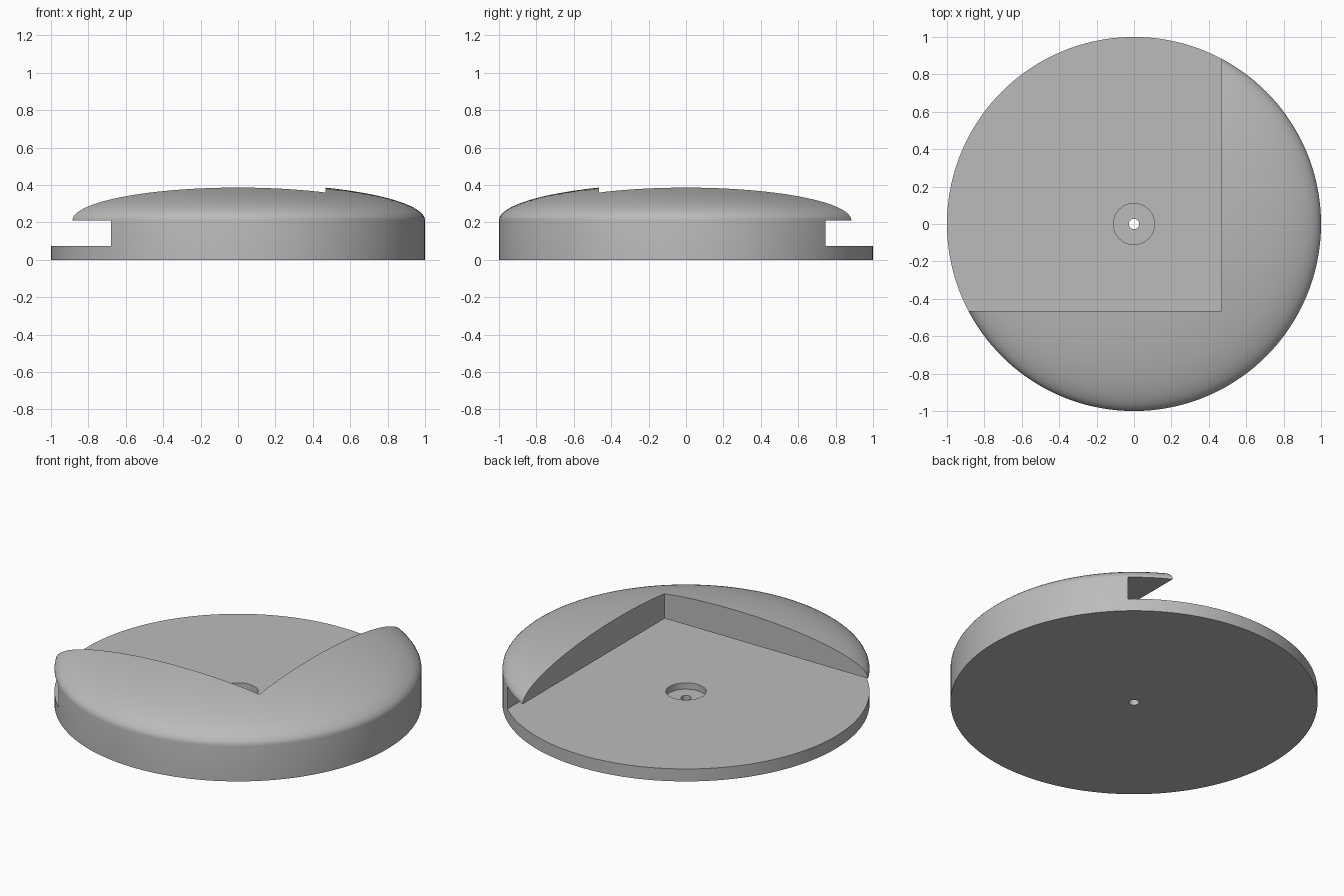
import bpy, bmesh
from math import sin, cos, pi

old = bpy.data.objects.get("Cube")
if old:
    bpy.data.objects.remove(old)

PLATE_TOP, RIM_TOP, DOME_RISE = 0.075, 0.211, 0.198
HOLE_R, RECESS_R, RECESS_Z = 0.028, 0.11, 0.037
SEGMENTS, DOME_STEPS = 144, 28

grey = bpy.data.materials.new("plain grey")
grey.use_nodes = True
colour = (0.5, 0.5, 0.5, 1)
grey.diffuse_color = colour
grey.node_tree.nodes["Principled BSDF"].inputs["Base Color"].default_value = colour


def add_object(name, bm):
    bmesh.ops.recalc_face_normals(bm, faces=bm.faces)
    mesh = bpy.data.meshes.new(name)
    bm.to_mesh(mesh)
    bm.free()
    mesh.materials.append(grey)
    obj = bpy.data.objects.new(name, mesh)
    bpy.context.collection.objects.link(obj)
    return obj


def lathe(name, profile):
    """Revolve a closed (radius, height) profile about z."""
    bm = bmesh.new()
    rings = []
    for i in range(SEGMENTS):
        a = 2 * pi * i / SEGMENTS
        rings.append([bm.verts.new((r * cos(a), r * sin(a), z)) for r, z in profile])
    for i, ring in enumerate(rings):
        following = rings[(i + 1) % SEGMENTS]
        for j in range(len(profile)):
            k = (j + 1) % len(profile)
            bm.faces.new((ring[j], following[j], following[k], ring[k]))
    return add_object(name, bm)


def cut_box(target, low, high):
    """Subtract an axis-aligned box from the target."""
    bm = bmesh.new()
    bmesh.ops.create_cube(bm, size=1)
    for v in bm.verts:
        v.co = [high[i] if v.co[i] > 0 else low[i] for i in range(3)]
    cutter = add_object("cutter", bm)
    cutter.hide_render = True
    mod = target.modifiers.new("cut", 'BOOLEAN')
    mod.operation, mod.solver, mod.object = 'DIFFERENCE', 'EXACT', cutter
    bpy.ops.object.modifier_apply(modifier=mod.name)
    bpy.data.objects.remove(cutter)


# Domed disc with a counterbored centre hole
dome = []
for i in range(DOME_STEPS + 1):
    t = pi / 2 * i / DOME_STEPS
    if cos(t) > RECESS_R + 0.02:
        dome.append((cos(t), RIM_TOP + DOME_RISE * sin(t)))
crown = RIM_TOP + DOME_RISE * (1 - RECESS_R ** 2) ** 0.5
profile = [(HOLE_R, 0), (1, 0)] + dome
profile += [(RECESS_R, crown), (RECESS_R, RECESS_Z), (HOLE_R, RECESS_Z)]
body = lathe("domed_disc", profile)

bpy.ops.object.select_all(action='DESELECT')
body.select_set(True)
bpy.context.view_layer.objects.active = body

# Open corner above the plate, then the deeper slot beneath the dome
cut_box(body, (-2, -0.465, PLATE_TOP), (0.467, 2, 1))
cut_box(body, (-2, -0.735, PLATE_TOP), (0.667, 2, RIM_TOP))

bpy.ops.object.shade_smooth_by_angle(angle=pi / 6)
